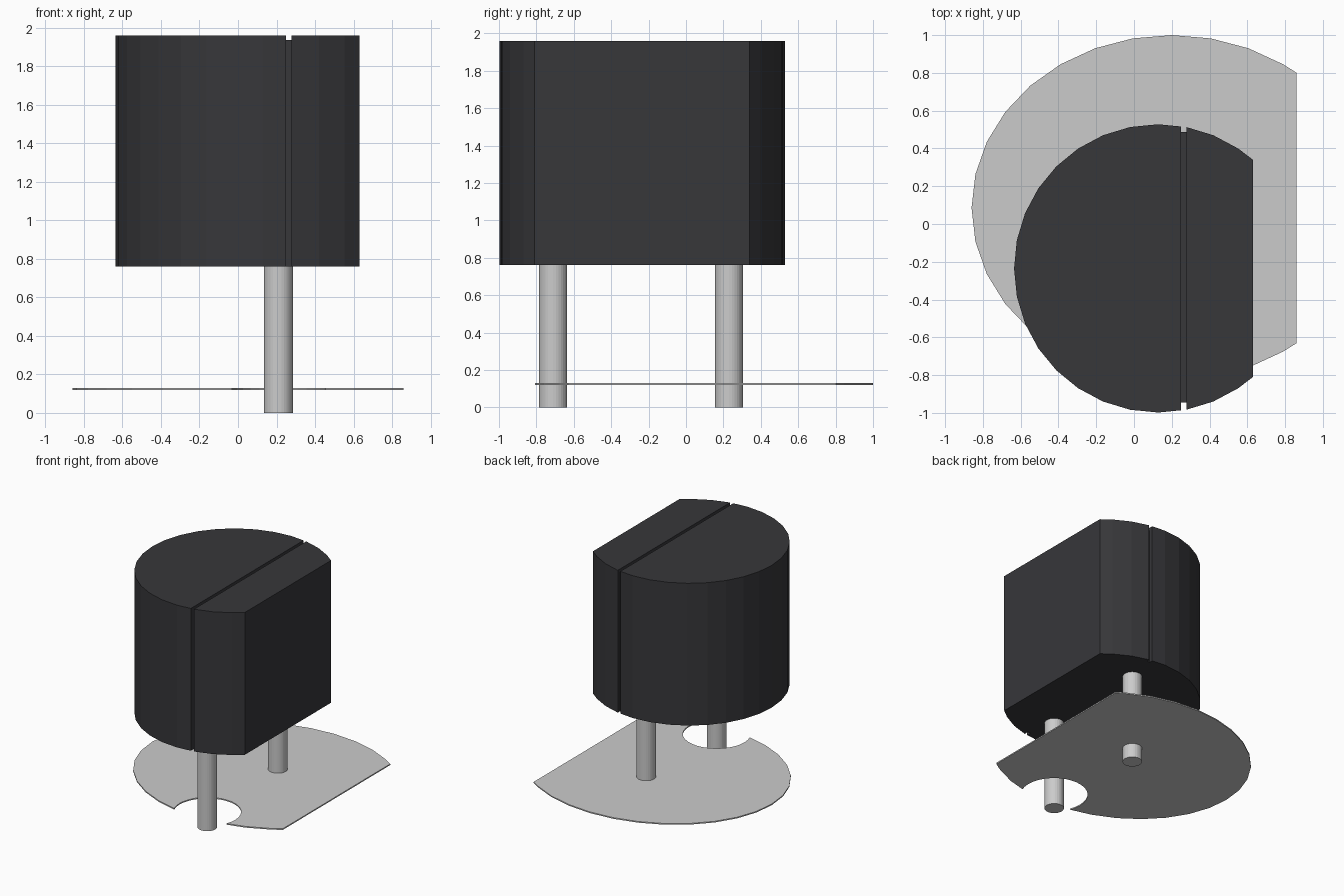
import bpy, bmesh, math

if "Cube" in bpy.data.objects:
    bpy.data.objects.remove(bpy.data.objects["Cube"])

SIDES = 32


def prism(name, points, start, depth, axis="z"):
    """Extrude a closed 2D outline along z (outline in x, y) or x (outline in y, z)."""
    place = (lambda p: (p[0], p[1], start)) if axis == "z" else (lambda p: (start, p[0], p[1]))
    bm = bmesh.new()
    face = bm.faces.new([bm.verts.new(place(p)) for p in points])
    extruded = bmesh.ops.extrude_face_region(bm, geom=[face])["geom"]
    step = (0, 0, depth) if axis == "z" else (depth, 0, 0)
    verts = [g for g in extruded if isinstance(g, bmesh.types.BMVert)]
    bmesh.ops.translate(bm, verts=verts, vec=step)
    bmesh.ops.recalc_face_normals(bm, faces=bm.faces)
    mesh = bpy.data.meshes.new(name)
    bm.to_mesh(mesh)
    bm.free()
    obj = bpy.data.objects.new(name, mesh)
    bpy.context.collection.objects.link(obj)
    return obj


def ellipse(cx, cy, rx, ry, flat_x=None):
    """Ellipse outline, optionally cut off by a straight edge at x = flat_x."""
    pts = [(cx + rx * math.cos(2 * math.pi * i / SIDES),
            cy + ry * math.sin(2 * math.pi * i / SIDES)) for i in range(SIDES)]
    if flat_x is None:
        return pts
    h = ry * math.sqrt(1 - ((flat_x - cx) / rx) ** 2)
    return [(flat_x, cy + h)] + [p for p in pts if p[0] < flat_x - 0.005] + [(flat_x, cy - h)]


def ordered(pts, cx, cy):
    return sorted(pts, key=lambda p: math.atan2(p[1] - cy, p[0] - cx))


def cut(target, cutter):
    """Apply a boolean difference and delete the cutter."""
    mod = target.modifiers.new("cut", "BOOLEAN")
    mod.operation = "DIFFERENCE"
    mod.solver = "EXACT"
    mod.object = cutter
    bpy.context.view_layer.objects.active = target
    bpy.ops.object.modifier_apply(modifier=mod.name)
    bpy.data.objects.remove(cutter)


# Dark D-shaped body
body = prism("body", ordered(ellipse(0.128, -0.235, 0.763, 0.763, 0.63), 0.128, -0.235), 0.76, 1.20)
black = bpy.data.materials.new("black_plastic")
black.diffuse_color = (0.038, 0.038, 0.042, 1)
black.use_nodes = True
black.node_tree.nodes["Principled BSDF"].inputs["Base Color"].default_value = black.diffuse_color
body.data.materials.append(black)

# Narrow groove running up the front, over the top and down the back
groove = [(-1.2, 0.5), (-0.945, 0.5), (-0.945, 1.935), (0.487, 1.935),
          (0.487, 0.5), (0.8, 0.5), (0.8, 2.2), (-1.2, 2.2)]
cut(body, prism("groove_cutter", groove, 0.25, 0.027, "x"))

# Thin D-shaped base plate with a clearance hole around the front pin
plate = prism("base_plate", ordered(ellipse(0.2, 0.085, 1.06, 0.915, 0.86), 0.2, 0.085), 0.12, 0.01)
cut(plate, prism("hole_cutter", ellipse(0.21, -0.71, 0.26, 0.26), 0.0, 0.3))

# Two pins
for name, y in (("front_pin", -0.71), ("back_pin", 0.23)):
    prism(name, ellipse(0.21, y, 0.075, 0.075), 0.0, 0.76)
